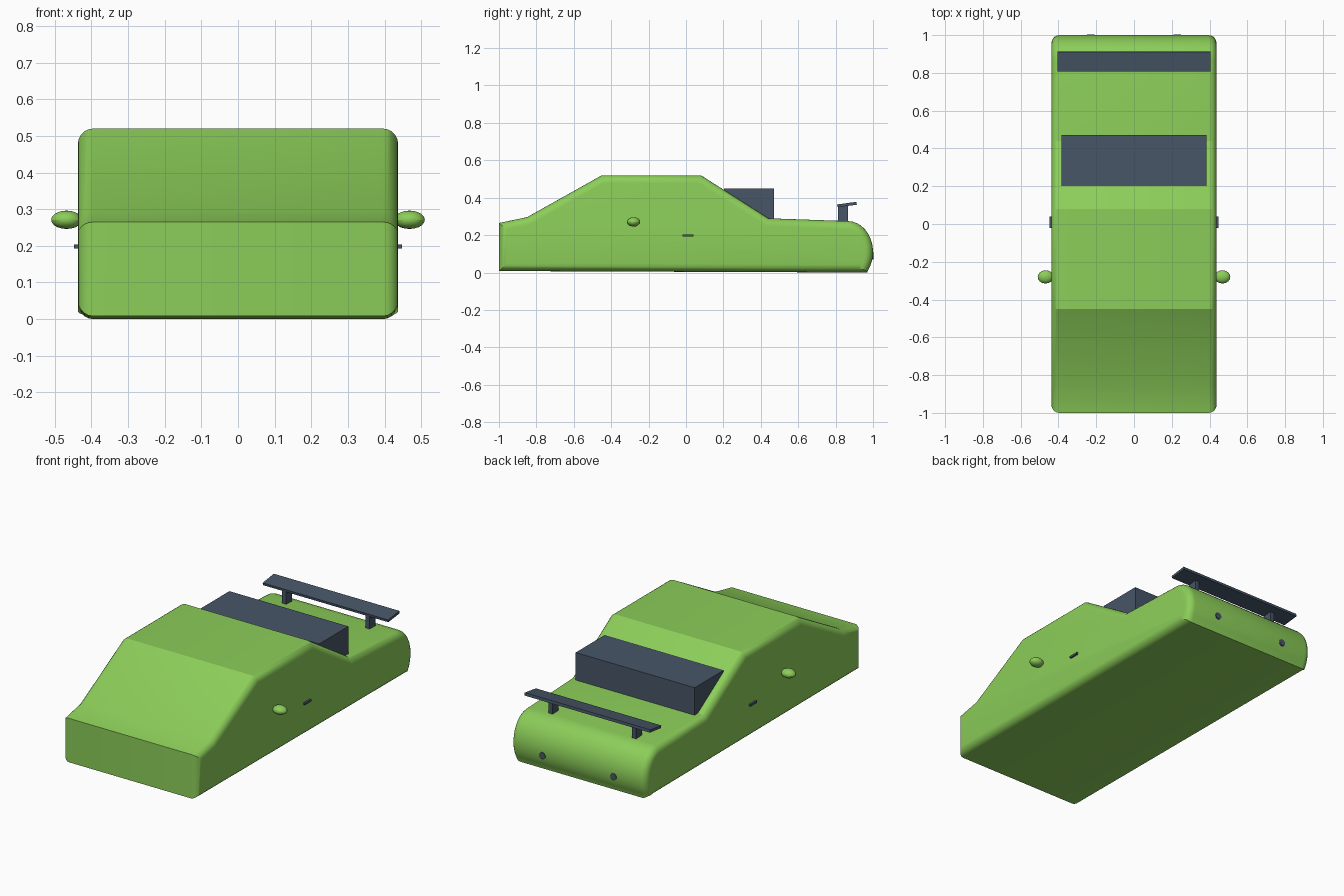
import bpy, bmesh, math
from mathutils import Matrix

cube = bpy.data.objects.get("Cube")
if cube:
    bpy.data.objects.remove(cube, do_unlink=True)


def material(name, rgb):
    mat = bpy.data.materials.new(name)
    mat.use_nodes = True
    mat.diffuse_color = (*rgb, 1)
    mat.node_tree.nodes["Principled BSDF"].inputs["Base Color"].default_value = (*rgb, 1)
    return mat


GREEN = material("lime_green", (0.262, 0.615, 0.1))
SLATE = material("dark_slate", (0.063, 0.092, 0.135))


def finish(name, bm, mat, smooth=False):
    bmesh.ops.recalc_face_normals(bm, faces=bm.faces)
    mesh = bpy.data.meshes.new(name)
    bm.to_mesh(mesh)
    bm.free()
    mesh.materials.append(mat)
    obj = bpy.data.objects.new(name, mesh)
    bpy.context.scene.collection.objects.link(obj)
    if smooth:
        bpy.ops.object.select_all(action='DESELECT')
        obj.select_set(True)
        bpy.context.view_layer.objects.active = obj
        bpy.ops.object.shade_smooth_by_angle(angle=math.radians(25))
    return obj


def prism(profile, half_width):
    """Extrude a side profile of (y, z) points across the width."""
    bm = bmesh.new()
    face = bm.faces.new([bm.verts.new((-half_width, y, z)) for y, z in profile])
    new = bmesh.ops.extrude_face_region(bm, geom=[face])["geom"]
    verts = [v for v in new if isinstance(v, bmesh.types.BMVert)]
    bmesh.ops.translate(bm, verts=verts, vec=(2 * half_width, 0, 0))
    return bm


def box(name, center, size, mat):
    bm = bmesh.new()
    bmesh.ops.create_cube(bm, size=1, matrix=Matrix.Translation(center) @ Matrix.Diagonal((*size, 1)))
    return finish(name, bm, mat)


# Car body: side profile with a curved tail and rounded side edges
HALF = 0.437
profile = [(-1, 0.008), (-1, 0.265), (-0.85, 0.296), (-0.45, 0.52), (0.08, 0.52), (0.44, 0.29)]
for i in range(13):
    a = math.radians(90 - 128 * i / 12)
    profile.append((0.865 + 0.135 * math.cos(a), 0.11 + 0.165 * math.sin(a)))
profile.append((0.97, 0.0))
body = prism(profile, HALF)
rim = [e for e in body.edges if abs(e.verts[0].co.x - e.verts[1].co.x) < 1e-5]
bmesh.ops.bevel(body, geom=rim, offset=0.042, segments=5, profile=0.5,
                affect='EDGES', clamp_overlap=False)
finish("body", body, GREEN, smooth=True)

# Engine cover behind the cabin
box("engine_cover", (0, 0.336, 0.36), (0.77, 0.268, 0.18), SLATE)

# Rear wing, tilted up toward the back
wing = prism([(0.81, 0.35), (0.913, 0.362), (0.911, 0.378), (0.808, 0.364)], 0.406)
finish("spoiler_wing", wing, SLATE)

# Paired parts on both sides
for side, s in (("left", 1), ("right", -1)):
    box(side + "_spoiler_post", (s * 0.27, 0.839, 0.308), (0.027, 0.055, 0.1), SLATE)
    box(side + "_door_handle", (s * 0.437, 0.01, 0.198), (0.02, 0.06, 0.012), SLATE)

    bm = bmesh.new()
    bmesh.ops.create_uvsphere(bm, u_segments=16, v_segments=10, radius=1,
                              matrix=Matrix.Translation((s * 0.468, -0.28, 0.271))
                              @ Matrix.Diagonal((0.042, 0.035, 0.025, 1)))
    finish(side + "_mirror", bm, GREEN, smooth=True)

    bm = bmesh.new()
    bmesh.ops.create_cone(bm, cap_ends=True, segments=16, radius1=0.02, radius2=0.02, depth=0.05,
                          matrix=Matrix.Translation((s * 0.23, 0.977, 0.09))
                          @ Matrix.Rotation(math.pi / 2, 4, 'X'))
    finish(side + "_exhaust", bm, SLATE, smooth=True)
